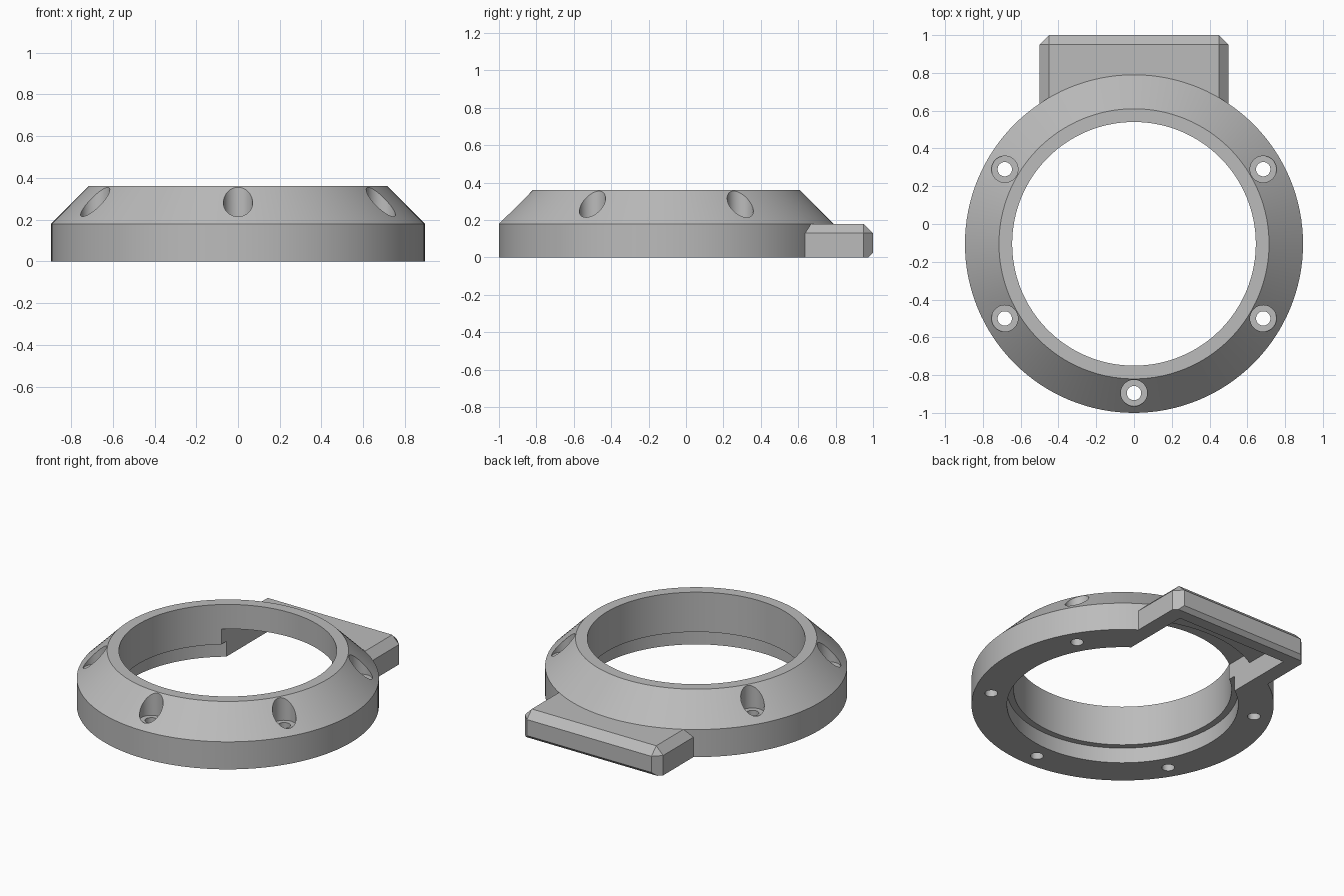
import bpy
import bmesh
import math
from mathutils import Vector, Matrix

CENTRE_Y = -0.105
SEGMENTS = 128

old = bpy.data.objects.get("Cube")
if old:
    bpy.data.objects.remove(old, do_unlink=True)

grey = bpy.data.materials.new("plain_grey")
grey.use_nodes = True
grey.diffuse_color = (0.5, 0.5, 0.5, 1)
grey.node_tree.nodes["Principled BSDF"].inputs["Base Color"].default_value = (0.5, 0.5, 0.5, 1)


def make_object(name, bm):
    bmesh.ops.recalc_face_normals(bm, faces=bm.faces)
    mesh = bpy.data.meshes.new(name)
    bm.to_mesh(mesh)
    bm.free()
    mesh.materials.append(grey)
    obj = bpy.data.objects.new(name, mesh)
    bpy.context.collection.objects.link(obj)
    return obj


def lathe(name, profile):
    """Revolve a closed (radius, z) profile about the ring axis."""
    bm = bmesh.new()
    loops = []
    for i in range(SEGMENTS):
        a = math.tau * i / SEGMENTS
        loops.append([bm.verts.new((r * math.cos(a), CENTRE_Y + r * math.sin(a), z)) for r, z in profile])
    n = len(profile)
    for i in range(SEGMENTS):
        here, after = loops[i], loops[(i + 1) % SEGMENTS]
        for j in range(n):
            k = (j + 1) % n
            bm.faces.new((here[j], after[j], after[k], here[k]))
    return make_object(name, bm)


def box_mesh(x, y, z):
    bm = bmesh.new()
    size = [b - a for a, b in (x, y, z)]
    mid = [(a + b) / 2 for a, b in (x, y, z)]
    bmesh.ops.create_cube(bm, size=1, matrix=Matrix.Translation(mid) @ Matrix.Diagonal((*size, 1)))
    return bm


def cylinder(name, radius, x, y, z0, z1, segments=48):
    bm = bmesh.new()
    bmesh.ops.create_cone(bm, cap_ends=True, segments=segments, radius1=radius, radius2=radius,
                          depth=z1 - z0, matrix=Matrix.Translation((x, y, (z0 + z1) / 2)))
    return make_object(name, bm)


def combine(target, tool, operation):
    """Apply a boolean and discard the tool."""
    mod = target.modifiers.new(operation.lower(), 'BOOLEAN')
    mod.operation = operation
    mod.solver = 'EXACT'
    mod.object = tool
    bpy.context.view_layer.objects.active = target
    bpy.ops.object.modifier_apply(modifier=mod.name)
    bpy.data.objects.remove(tool, do_unlink=True)


# Ring with a sloped shoulder and a wider recess underneath
ring = lathe("mounting_ring", [(0.685, 0), (0.895, 0), (0.895, 0.18), (0.715, 0.36),
                               (0.645, 0.36), (0.645, 0.1), (0.685, 0.1)])

# Rear tab, chamfered along its top, sides and back
bm = box_mesh((-0.5, 0.5), (0.62, 1.0), (0, 0.18))
chamfered = []
for e in bm.edges:
    mid = (e.verts[0].co + e.verts[1].co) / 2
    along_top = mid.z > 0.17 and mid.y > 0.7
    upright_back = mid.y > 0.99 and abs(mid.x) > 0.49
    if along_top or upright_back:
        chamfered.append(e)
bmesh.ops.bevel(bm, geom=chamfered, offset=0.05, segments=1, affect='EDGES')
cut = bmesh.ops.bisect_plane(bm, geom=bm.verts[:] + bm.edges[:] + bm.faces[:],
                             plane_co=Vector((0, 1, 0.025)), plane_no=Vector((0, 1, -1)), clear_outer=True)
bmesh.ops.holes_fill(bm, edges=[e for e in bm.edges if e.is_boundary])
combine(ring, make_object("rear_tab", bm), 'UNION')

# Channel open underneath, running from the bore into the tab
combine(ring, make_object("tab_pocket", box_mesh((-0.4, 0.4), (0.2, 0.9), (-0.1, 0.13))), 'DIFFERENCE')
upper = make_object("ring_channel", box_mesh((-0.4, 0.4), (0.2, 0.9), (-0.1, 0.2)))
combine(upper, cylinder("channel_limit", 0.8, 0, CENTRE_Y, -0.2, 0.3, SEGMENTS), 'INTERSECT')
combine(ring, upper, 'DIFFERENCE')

# Five counterbored screw holes
for degrees in (-210, -150, -90, -30, 30):
    a = math.radians(degrees)
    x, y = 0.79 * math.cos(a), CENTRE_Y + 0.79 * math.sin(a)
    combine(ring, cylinder("screw_hole", 0.038, x, y, -0.1, 0.5), 'DIFFERENCE')
    combine(ring, cylinder("counterbore", 0.07, x, y, 0.205, 0.5), 'DIFFERENCE')

# Smooth curved walls, crisp edges
bpy.ops.object.select_all(action='DESELECT')
ring.select_set(True)
bpy.context.view_layer.objects.active = ring
bpy.ops.object.shade_smooth_by_angle(angle=math.radians(25))
